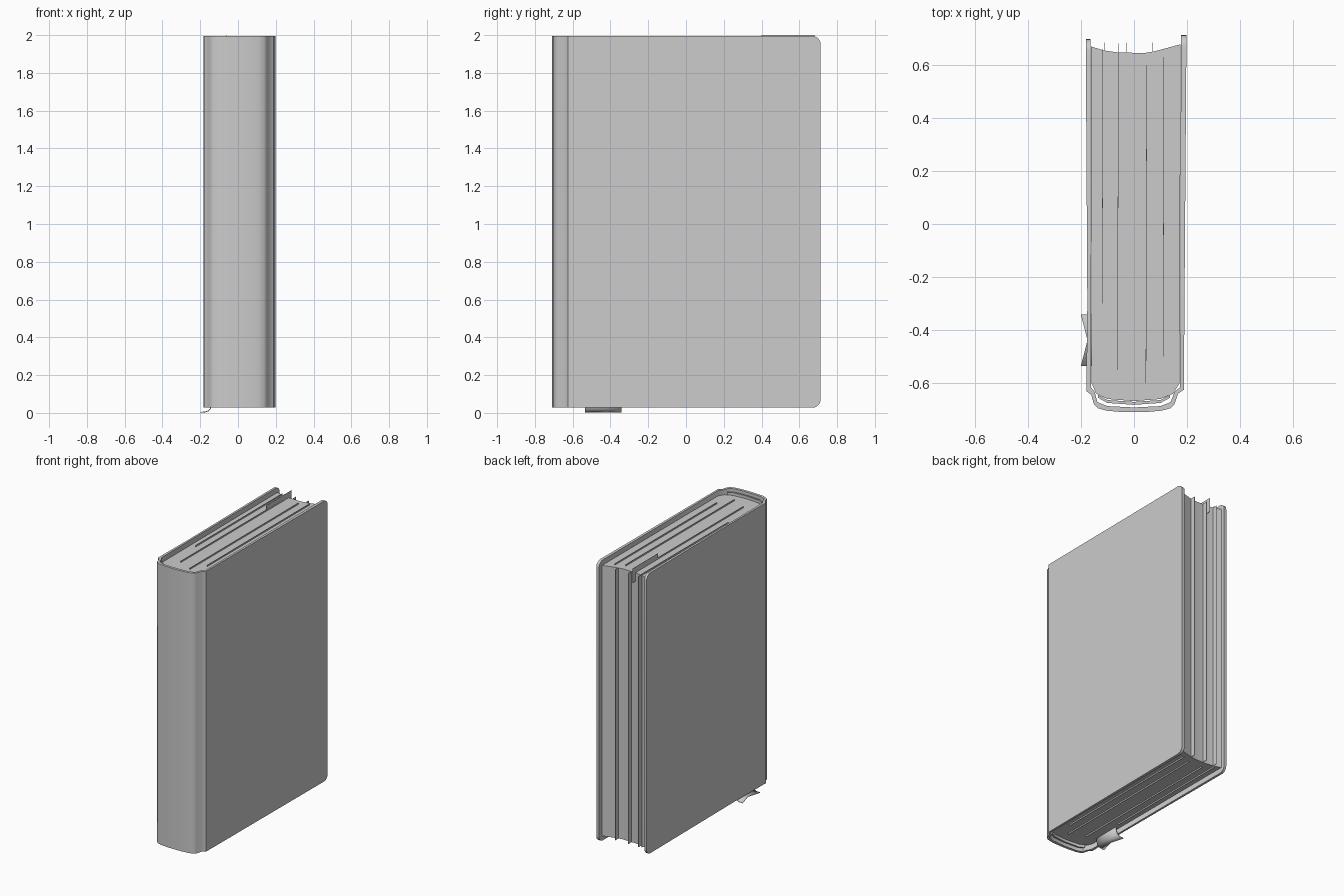
import bpy, bmesh

cube = bpy.data.objects.get("Cube")
if cube:
    bpy.data.objects.remove(cube, do_unlink=True)

grey = bpy.data.materials.new("plain grey")
grey.diffuse_color = (0.6, 0.6, 0.6, 1)
grey.use_nodes = True
grey.node_tree.nodes["Principled BSDF"].inputs["Base Color"].default_value = (0.6, 0.6, 0.6, 1)


def finish(name, bm, angle=0.7):
    bmesh.ops.recalc_face_normals(bm, faces=bm.faces)
    mesh = bpy.data.meshes.new(name)
    bm.to_mesh(mesh)
    bm.free()
    mesh.materials.append(grey)
    obj = bpy.data.objects.new(name, mesh)
    bpy.context.collection.objects.link(obj)
    bpy.ops.object.select_all(action="DESELECT")
    obj.select_set(True)
    bpy.context.view_layer.objects.active = obj
    bpy.ops.object.shade_smooth_by_angle(angle=angle)
    return obj


def upright(points, low, high):
    """Extrude a plan outline from one height to another."""
    bm = bmesh.new()
    face = bm.faces.new([bm.verts.new((x, y, low)) for x, y in points])
    up = bmesh.ops.extrude_face_region(bm, geom=[face])["geom"]
    for v in up:
        if isinstance(v, bmesh.types.BMVert):
            v.co.z = high
    return bm


def sheet(name, x, y0, y1, z0, z1, lean=0.0):
    """A single leaf standing on edge."""
    t = 0.001
    finish(name, upright([(x - t, y0), (x + t, y0), (x + lean + t, y1), (x + lean - t, y1)], z0, z1))


# Cover: two boards, hinge grooves and a rounded spine in one outline
outer = [(-0.182, 0.697), (-0.176, -0.3), (-0.18, -0.63), (-0.161, -0.645), (-0.151, -0.68),
         (-0.135, -0.695), (-0.105, -0.704), (-0.05, -0.709), (0, -0.71), (0.05, -0.709),
         (0.105, -0.704), (0.137, -0.695), (0.153, -0.68), (0.166, -0.64), (0.188, -0.625),
         (0.198, 0.712)]
inner = [(0.177, 0.712), (0.174, -0.615), (0.152, -0.635), (0.138, -0.672), (0.1, -0.687),
         (0, -0.692), (-0.1, -0.687), (-0.138, -0.672), (-0.148, -0.635), (-0.162, -0.615),
         (-0.165, 0.697)]
bm = upright(outer + inner, 0.028, 1.995)
corners = [e for e in bm.edges
           if all(v.co.y > 0.69 for v in e.verts) and e.verts[0].co.z == e.verts[1].co.z]
bmesh.ops.bevel(bm, geom=corners, offset=0.042, segments=6, profile=0.5, affect="EDGES")
finish("cover", bm, 0.85)

# Page block with a hollowed fore edge and rounded back
pages = [(-0.163, 0.67), (-0.115, 0.655), (-0.06, 0.647), (0.04, 0.645), (0.08, 0.652), (0.176, 0.678),
         (0.172, -0.6), (0.148, -0.64), (0.1, -0.66), (0, -0.668), (-0.1, -0.66), (-0.143, -0.64),
         (-0.16, -0.6)]
finish("page_block", upright(pages, 0.062, 1.96))

# Bands at the head and tail of the spine
band = [(-0.135, -0.645), (-0.1, -0.664), (0, -0.671), (0.1, -0.664), (0.135, -0.645)]
strip = band + [(x, y - 0.011) for x, y in reversed(band)]
for name, low, high in (("tail_band", 0.045, 0.085), ("head_band", 1.94, 1.978)):
    finish(name, upright(strip, low, high))

# Section leaves that stand proud of the fore edge
for i, x in enumerate((-0.11, -0.03, 0.07)):
    sheet(f"fore_edge_leaf_{i + 1}", x, 0.6, 0.685, 0.062, 1.96)

# Leaves that stand slightly proud at head and tail
for i, (x, y0, y1) in enumerate(((-0.062, -0.55, 0.6), (-0.12, -0.3, 0.66), (0.045, -0.6, 0.6), (0.11, -0.5, 0.63))):
    sheet(f"loose_leaf_{i + 1}", x, y0, y1, 0.052, 1.97, 0.003)
sheet("tall_leaf", -0.06, 0.4, 0.68, 1.9, 2.0)

# Ribbon marker that hangs from the tail and folds out past the right board
path = [(-0.135, 0.075), (-0.14, 0.04), (-0.148, 0.02), (-0.16, 0.009), (-0.175, 0.005)]
near, far = -0.535, -0.342
mid = (near + far) / 2
bm = bmesh.new()
rows = [[bm.verts.new((x, y, z)) for y in (near, mid, far)] for x, z in path]
rows.append([bm.verts.new((-0.2, near, 0.003)), rows[-1][1], bm.verts.new((-0.2, far, 0.003))])
for a, b in zip(rows, rows[1:]):
    for k in (0, 1):
        ring = list(dict.fromkeys((a[k], a[k + 1], b[k + 1], b[k])))
        bm.faces.new(ring)
ribbon = finish("ribbon_marker", bm)
thick = ribbon.modifiers.new("thickness", "SOLIDIFY")
thick.thickness = 0.004
thick.offset = 0
